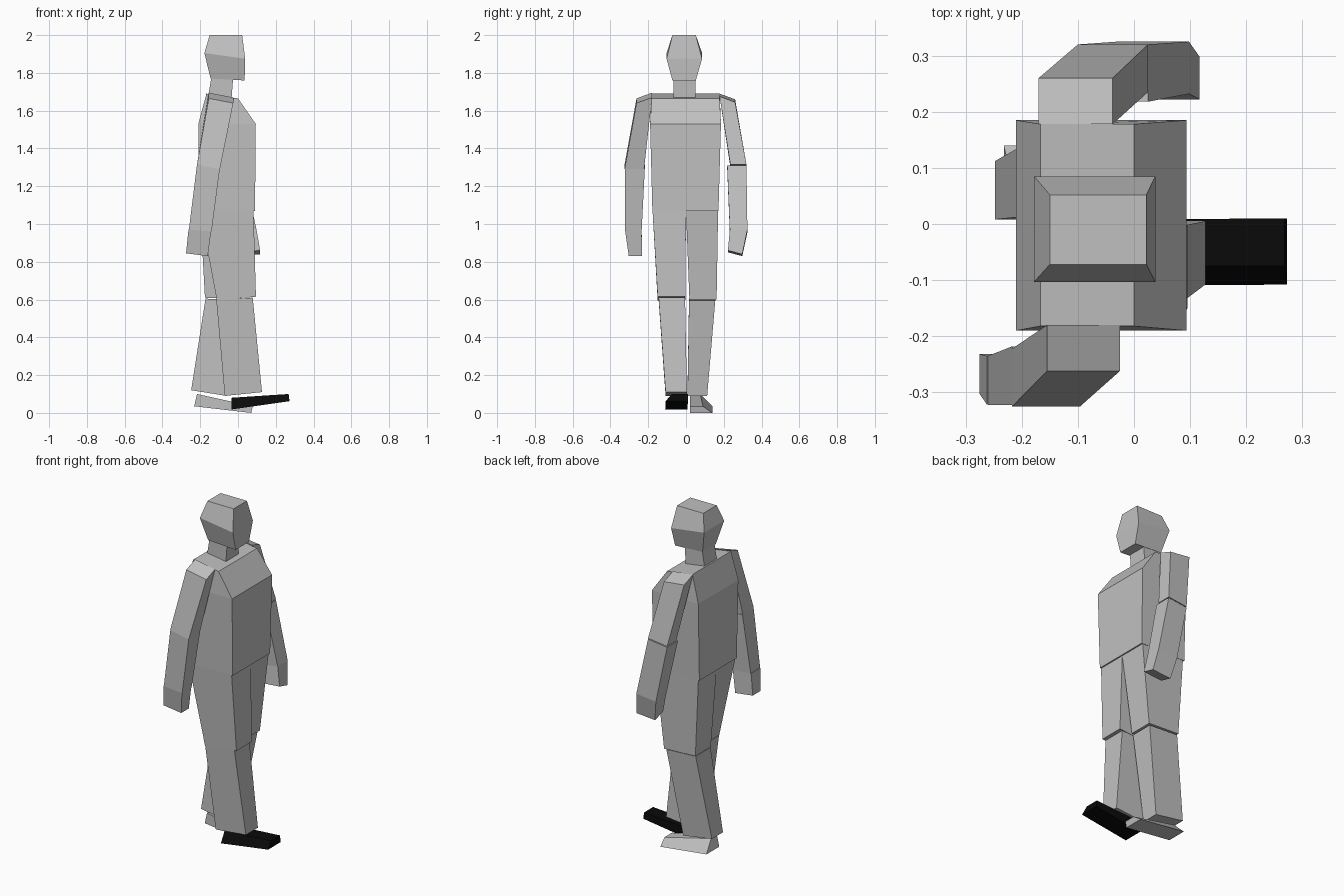
import bpy, bmesh


def material(name, value):
    m = bpy.data.materials.new(name)
    m.diffuse_color = (value, value, value, 1)
    return m


GREY = material("light_grey", 0.53)
BLACK = material("black", 0.003)


def loft(name, rings, mat=GREY):
    """Skin a closed solid through four-cornered rings."""
    bm = bmesh.new()
    loops = [[bm.verts.new(p) for p in r] for r in rings]
    for a, b in zip(loops, loops[1:]):
        for i in range(4):
            j = (i + 1) % 4
            bm.faces.new((a[i], a[j], b[j], b[i]))
    bm.faces.new(loops[0])
    bm.faces.new(loops[-1])
    bmesh.ops.recalc_face_normals(bm, faces=bm.faces[:])
    me = bpy.data.meshes.new(name)
    bm.to_mesh(me)
    bm.free()
    me.materials.append(mat)
    ob = bpy.data.objects.new(name, me)
    bpy.context.collection.objects.link(ob)
    return ob


def level(x0, x1, y0, y1, z, dx=0, dy=0):
    """Ring across z; dx and dy are the height gained at x1 and y1."""
    return [(x0, y0, z), (x1, y0, z + dx), (x1, y1, z + dx + dy), (x0, y1, z + dy)]


def slice_x(x, bottom, top, z0, z1, dx=0):
    """Ring across x: bottom and top are (y0, y1) spans."""
    return [(x, bottom[0], z0), (x, bottom[1], z0),
            (x + dx, top[1], z1), (x + dx, top[0], z1)]


# Head, neck and trunk
loft("head", [level(-0.145, 0.035, -0.072, 0.052, 1.77, -0.01),
              level(-0.178, 0.038, -0.103, 0.085, 1.905, -0.03),
              level(-0.15, 0.022, -0.072, 0.052, 2.0)])
loft("neck", [level(-0.16, -0.035, -0.065, 0.05, 1.66, -0.01),
              level(-0.14, -0.025, -0.065, 0.05, 1.785)])
loft("torso", [level(-0.208, 0.09, -0.178, 0.172, 1.07),
               level(-0.21, 0.094, -0.19, 0.185, 1.53),
               level(-0.167, 0.0, -0.182, 0.178, 1.69, -0.025)])

# Legs: thigh and shin, right leg forward
loft("right_thigh", [level(-0.112, 0.095, -0.15, -0.004, 0.595, 0.02),
                     level(-0.2, 0.082, -0.177, 0.0, 1.07)])
loft("left_thigh", [level(-0.175, 0.03, 0.018, 0.162, 0.61, -0.01),
                    level(-0.2, 0.082, 0.0, 0.17, 1.07)])
loft("right_shin", [level(-0.07, 0.127, -0.108, 0.005, 0.09, 0.02),
                    level(-0.115, 0.078, -0.145, -0.005, 0.6, 0.01)])
loft("left_shin", [level(-0.248, -0.06, 0.008, 0.112, 0.12, -0.03),
                   level(-0.172, 0.02, 0.016, 0.155, 0.605, -0.01)])

# Feet
loft("right_shoe", [slice_x(-0.035, (-0.11, 0.008), (-0.075, 0.008), 0.018, 0.08),
                    slice_x(0.273, (-0.108, 0.01), (-0.075, 0.01), 0.062, 0.1, -0.005)], BLACK)
loft("left_foot", [slice_x(-0.232, (0.02, 0.14), (0.02, 0.075), 0.035, 0.1, 0.015),
                   slice_x(0.07, (0.02, 0.14), (0.02, 0.09), 0.0, 0.035, 0.008)])

# Arms: upper arm, forearm and hand; right swings back, left swings forward
loft("right_upper_arm", [level(-0.217, -0.096, -0.325, -0.222, 1.315, -0.025),
                         level(-0.155, -0.025, -0.262, -0.18, 1.665, -0.025, 0.03)])
loft("right_forearm", [level(-0.26, -0.14, -0.323, -0.235, 0.97, -0.01),
                       level(-0.217, -0.096, -0.323, -0.218, 1.315, -0.02)])
loft("right_hand", [level(-0.275, -0.16, -0.303, -0.232, 0.845, -0.015),
                    level(-0.262, -0.142, -0.322, -0.235, 0.972, -0.008)])
loft("left_upper_arm", [level(-0.1, 0.025, 0.235, 0.32, 1.30, 0.015),
                        level(-0.17, -0.038, 0.178, 0.26, 1.69, -0.015, -0.03)])
loft("left_forearm", [level(-0.03, 0.098, 0.232, 0.325, 0.955, 0.015),
                      level(-0.1, 0.025, 0.218, 0.32, 1.295, 0.015)])
loft("left_hand", [level(-0.005, 0.117, 0.222, 0.298, 0.85, 0.01, -0.02),
                   level(-0.03, 0.098, 0.232, 0.325, 0.955, 0.015)])
